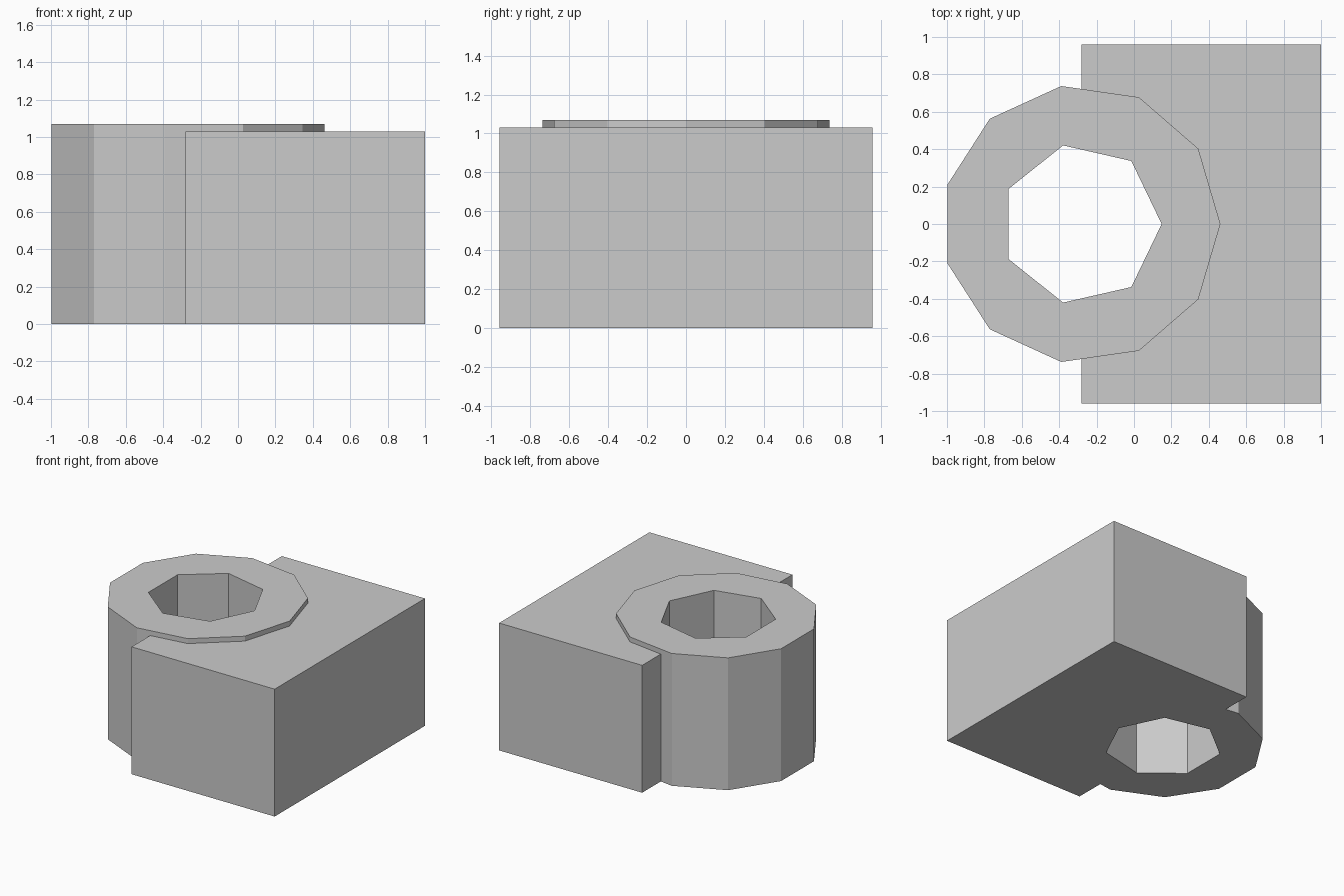
import bpy
import math

cube = bpy.data.objects.get("Cube")
if cube:
    bpy.data.objects.remove(cube, do_unlink=True)

BLOCK_H, COLLAR_H = 1.03, 1.07
AXIS_X = -0.283

grey = bpy.data.materials.new("plain grey")
grey.use_nodes = True
colour = (0.6, 0.6, 0.6, 1)
grey.diffuse_color = colour
grey.node_tree.nodes["Principled BSDF"].inputs["Base Color"].default_value = colour


def prism(name, sides, radius, z0, z1):
    """Upright prism on the bore axis with one corner pointing to +x."""
    ring = [(radius * math.cos(math.tau * i / sides),
             radius * math.sin(math.tau * i / sides)) for i in range(sides)]
    verts = [(AXIS_X + x, y, z) for z in (z0, z1) for x, y in ring]
    faces = [[i, (i + 1) % sides, sides + (i + 1) % sides, sides + i]
             for i in range(sides)]
    faces += [list(range(sides))[::-1], list(range(sides, 2 * sides))]
    mesh = bpy.data.meshes.new(name)
    mesh.from_pydata(verts, [], faces)
    mesh.materials.append(grey)
    obj = bpy.data.objects.new(name, mesh)
    bpy.context.collection.objects.link(obj)
    return obj


def combine(target, other, operation):
    """Apply a boolean to the target and discard the other solid."""
    mod = target.modifiers.new(operation.lower(), 'BOOLEAN')
    mod.operation, mod.solver, mod.object = operation, 'EXACT', other
    bpy.context.view_layer.objects.active = target
    bpy.ops.object.modifier_apply(modifier=mod.name)
    bpy.data.objects.remove(other, do_unlink=True)


# Rectangular mounting block
bpy.ops.mesh.primitive_cube_add(size=1, location=(0.36, 0, BLOCK_H / 2))
body = bpy.context.object
body.name = "bearing_block"
body.scale = (1.28, 1.92, BLOCK_H)
bpy.ops.object.transform_apply(location=True, rotation=False, scale=True)
body.data.materials.append(grey)

# Eleven-sided collar merged into the block, then a seven-sided through hole
combine(body, prism("collar", 11, 0.745, 0, COLLAR_H), 'UNION')
combine(body, prism("bore", 7, 0.431, -0.2, COLLAR_H + 0.2), 'DIFFERENCE')
